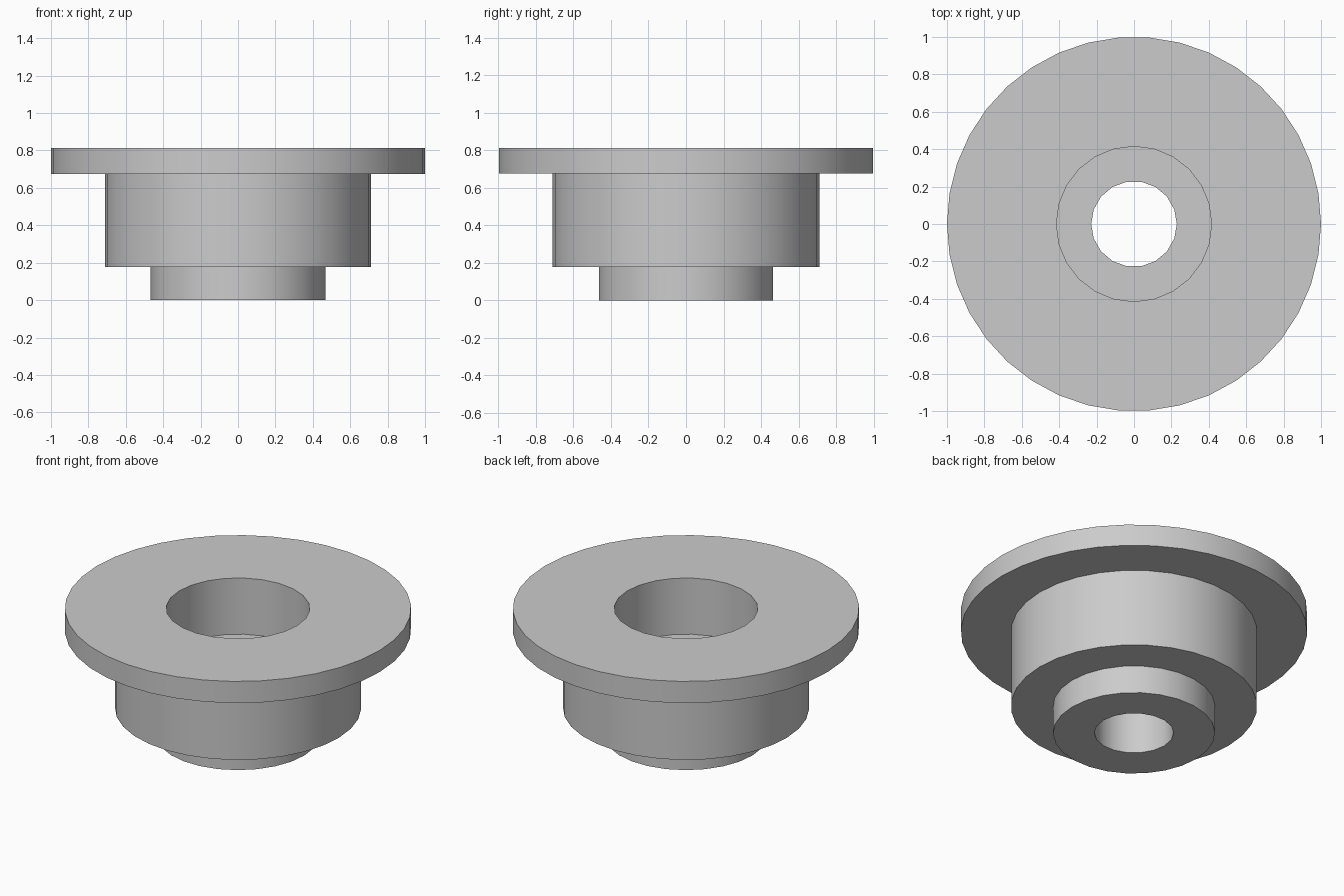
import bpy, bmesh
from math import cos, sin, tau, radians

cube = bpy.data.objects.get("Cube")
if cube:
    bpy.data.objects.remove(cube, do_unlink=True)

# Plain grey
grey = bpy.data.materials.new("plain_grey")
grey.use_nodes = True
colour = (0.6, 0.6, 0.6, 1)
grey.diffuse_color = colour
grey.node_tree.nodes["Principled BSDF"].inputs["Base Color"].default_value = colour

# Turned surfaces: radius, bottom, top, sides
FLOOR, TOP = 0.455, 0.813
flange = (1.0, 0.675, TOP, 38)
body = (0.711, 0.178, 0.675, 32)
hub = (0.468, 0, 0.178, 26)
bore = (0.229, 0, FLOOR, 18)
counterbore = (0.415, FLOOR, TOP, 24)

bm = bmesh.new()


def ring(radius, z, sides):
    verts = [bm.verts.new((radius * cos(tau * i / sides), radius * sin(tau * i / sides), z))
             for i in range(sides)]
    return [bm.edges.new((verts[i - 1], verts[i])) for i in range(sides)]


def wall(radius, bottom, top, sides):
    """Cylindrical wall; returns its bottom and top edge loops."""
    low, high = ring(radius, bottom, sides), ring(radius, top, sides)
    for a, b in zip(low, high):
        bm.faces.new((a.verts[0], a.verts[1], b.verts[1], b.verts[0]))
    return low, high


def annulus(outer, inner, up):
    """Flat ring-shaped face between two loops."""
    bmesh.ops.triangle_fill(bm, use_beauty=True, use_dissolve=False,
                            edges=outer + inner, normal=(0, 0, up))


# Outer and inner walls
flange_low, flange_top = wall(*flange)
body_low, body_top = wall(*body)
hub_low, hub_top = wall(*hub)
bore_low, bore_top = wall(*bore)
recess_low, recess_top = wall(*counterbore)

# Flat shoulders joining them
annulus(flange_top, recess_top, 1)
annulus(recess_low, bore_top, 1)
annulus(flange_low, body_top, -1)
annulus(body_low, hub_top, -1)
annulus(hub_low, bore_low, -1)
bmesh.ops.recalc_face_normals(bm, faces=bm.faces[:])

mesh = bpy.data.meshes.new("flanged_bushing")
bm.to_mesh(mesh)
bm.free()
mesh.materials.append(grey)
bushing = bpy.data.objects.new("flanged_bushing", mesh)
bpy.context.collection.objects.link(bushing)

# Smooth walls with sharp rims
bpy.ops.object.select_all(action='DESELECT')
bushing.select_set(True)
bpy.context.view_layer.objects.active = bushing
bpy.ops.object.shade_smooth_by_angle(angle=radians(30))
